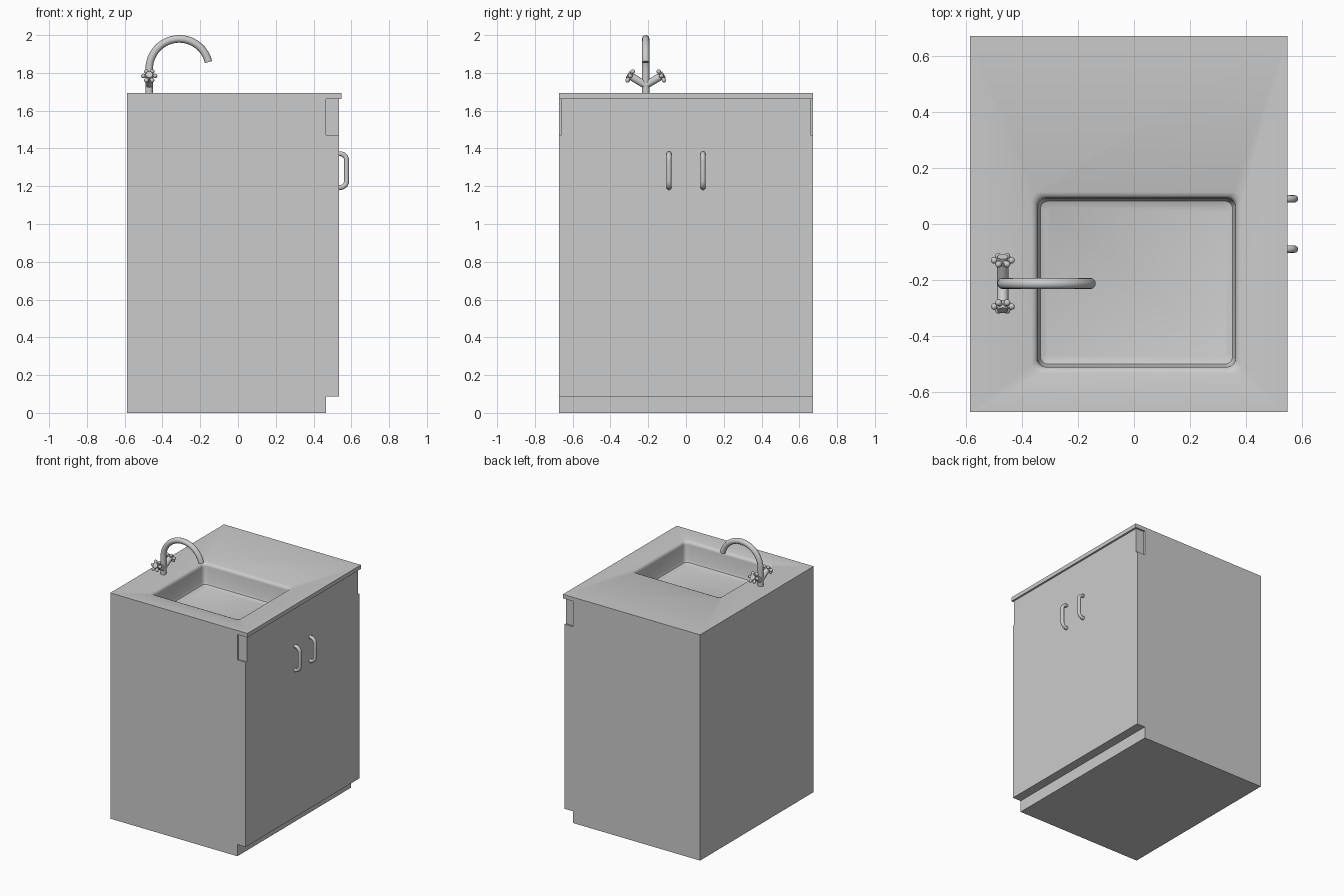
import bpy, bmesh, math
from mathutils import Vector

if "Cube" in bpy.data.objects:
    bpy.data.objects.remove(bpy.data.objects["Cube"])

W = 0.673  # half width in y
TOP = 1.693


def finish(name, bm, smooth=False):
    bmesh.ops.recalc_face_normals(bm, faces=bm.faces)
    me = bpy.data.meshes.new(name)
    bm.to_mesh(me)
    bm.free()
    ob = bpy.data.objects.new(name, me)
    bpy.context.collection.objects.link(ob)
    if smooth:
        activate(ob)
        bpy.ops.object.shade_smooth_by_angle(angle=math.radians(40))
    return ob


def activate(ob):
    bpy.ops.object.select_all(action='DESELECT')
    ob.select_set(True)
    bpy.context.view_layer.objects.active = ob


def tube(name, pts, r):
    cu = bpy.data.curves.new(name, 'CURVE')
    cu.dimensions = '3D'
    cu.bevel_depth, cu.bevel_resolution, cu.use_fill_caps = r, 4, True
    sp = cu.splines.new('POLY')
    sp.points.add(len(pts) - 1)
    for p, co in zip(sp.points, pts):
        p.co = (*co, 1)
    ob = bpy.data.objects.new(name, cu)
    bpy.context.collection.objects.link(ob)
    activate(ob)
    bpy.ops.object.convert(target='MESH')
    bpy.ops.object.shade_smooth_by_angle(angle=math.radians(40))
    return ob


def rod(bm, a, b, r, seg=16):
    a, b = Vector(a), Vector(b)
    rot = (b - a).to_track_quat('Z', 'Y').to_matrix().to_4x4()
    rot.translation = (a + b) / 2
    bmesh.ops.create_cone(bm, cap_ends=True, segments=seg, radius1=r, radius2=r,
                          depth=(b - a).length, matrix=rot)


# Cabinet: side profile with toe kick, drawer recess and counter lip
profile = [(-.588, 0), (.466, 0), (.466, .088), (.535, .088), (.535, 1.472),
           (.466, 1.472), (.466, 1.663), (.549, 1.663), (.549, TOP), (-.588, TOP)]
bm = bmesh.new()
face = bm.faces.new([bm.verts.new((x, -W, z)) for x, z in profile])
ext = bmesh.ops.extrude_face_region(bm, geom=[face])
bmesh.ops.translate(bm, vec=(0, 2 * W, 0),
                    verts=[v for v in ext['geom'] if isinstance(v, bmesh.types.BMVert)])
cabinet = finish('cabinet', bm)

# Basin cutter: stacked rounded rectangles (outward offset, height, corner radius)
levels = [(.022, TOP + .05, .03), (.022, TOP, .03), (.009, TOP - .005, .03),
          (.002, TOP - .014, .03), (0, TOP - .025, .03), (-.003, TOP - .135, .03),
          (-.01, TOP - .152, .028), (-.03, TOP - .16, .02)]
bm = bmesh.new()
rings = []
for off, z, r in levels:
    hx, hy = .354 + off - r, .302 + off - r
    ring = []
    for q, (sx, sy) in enumerate([(1, 1), (-1, 1), (-1, -1), (1, -1)]):
        for i in range(7):
            a = math.radians(90 * q + 15 * i)
            ring.append(bm.verts.new((.009 + sx * hx + r * math.cos(a),
                                      -.21 + sy * hy + r * math.sin(a), z)))
    rings.append(ring)
for lo, hi in zip(rings, rings[1:]):
    for i in range(len(lo)):
        j = (i + 1) % len(lo)
        bm.faces.new((lo[i], lo[j], hi[j], hi[i]))
bm.faces.new(rings[0])
bm.faces.new(rings[-1])
cutter = finish('basin_cutter', bm)
mod = cabinet.modifiers.new('basin', 'BOOLEAN')
mod.object, mod.operation, mod.solver = cutter, 'DIFFERENCE', 'EXACT'
activate(cabinet)
bpy.ops.object.modifier_apply(modifier=mod.name)
bpy.data.objects.remove(cutter)
activate(cabinet)
bpy.ops.object.shade_smooth_by_angle(angle=math.radians(40))

# Drawer front, slightly narrower than the cabinet
bm = bmesh.new()
bmesh.ops.create_cube(bm, size=1)
bmesh.ops.scale(bm, vec=(.069, 1.32, .191), verts=bm.verts)
bmesh.ops.translate(bm, vec=(.5005, 0, 1.5675), verts=bm.verts)
finish('drawer_front', bm)

# Door handles
R = .035
for side, y in (('left', -.09), ('right', .09)):
    pts = [(.53, y, 1.193)]
    for cz, start in ((1.193 + R, -90), (1.372 - R, 0)):
        for i in range(7):
            a = math.radians(start + 15 * i)
            pts.append((.575 - R + R * math.cos(a), y, cz + R * math.sin(a)))
    pts.append((.53, y, 1.372))
    tube(f'door_handle_{side}', pts, .013)

# Faucet stem and curved spout
FX, FY = -.47, -.213
pts = [(FX, FY, TOP - .005), (FX, FY, 1.76)]
for i in range(25):
    a = math.radians(180 - 167 * i / 24)
    pts.append((FX + .159 + .159 * math.cos(a), FY, 1.821 + .159 * math.sin(a)))
tube('faucet_spout', pts, .02)

# Angled taps with six-lobed wheels
for side, s in (('left', -1), ('right', 1)):
    axis = Vector((0, s * .86, .51)).normalized()
    u, v = Vector((1, 0, 0)), axis.cross(Vector((1, 0, 0)))
    base = Vector((FX, FY, 1.735))
    bm = bmesh.new()
    rod(bm, base, base + axis * .083, .02)
    finish(f'tap_arm_{side}', bm, True)

    c = base + axis * .096
    bm = bmesh.new()
    rod(bm, c - axis * .016, c + axis * .016, .019)
    for k in range(6):
        a = math.radians(60 * k)
        tip = c + (u * math.cos(a) + v * math.sin(a)) * .031
        rod(bm, c, tip, .009, 10)
        m = bmesh.ops.create_uvsphere(bm, u_segments=12, v_segments=8, radius=.012)
        bmesh.ops.translate(bm, vec=tip, verts=m['verts'])
    finish(f'tap_wheel_{side}', bm, True)
